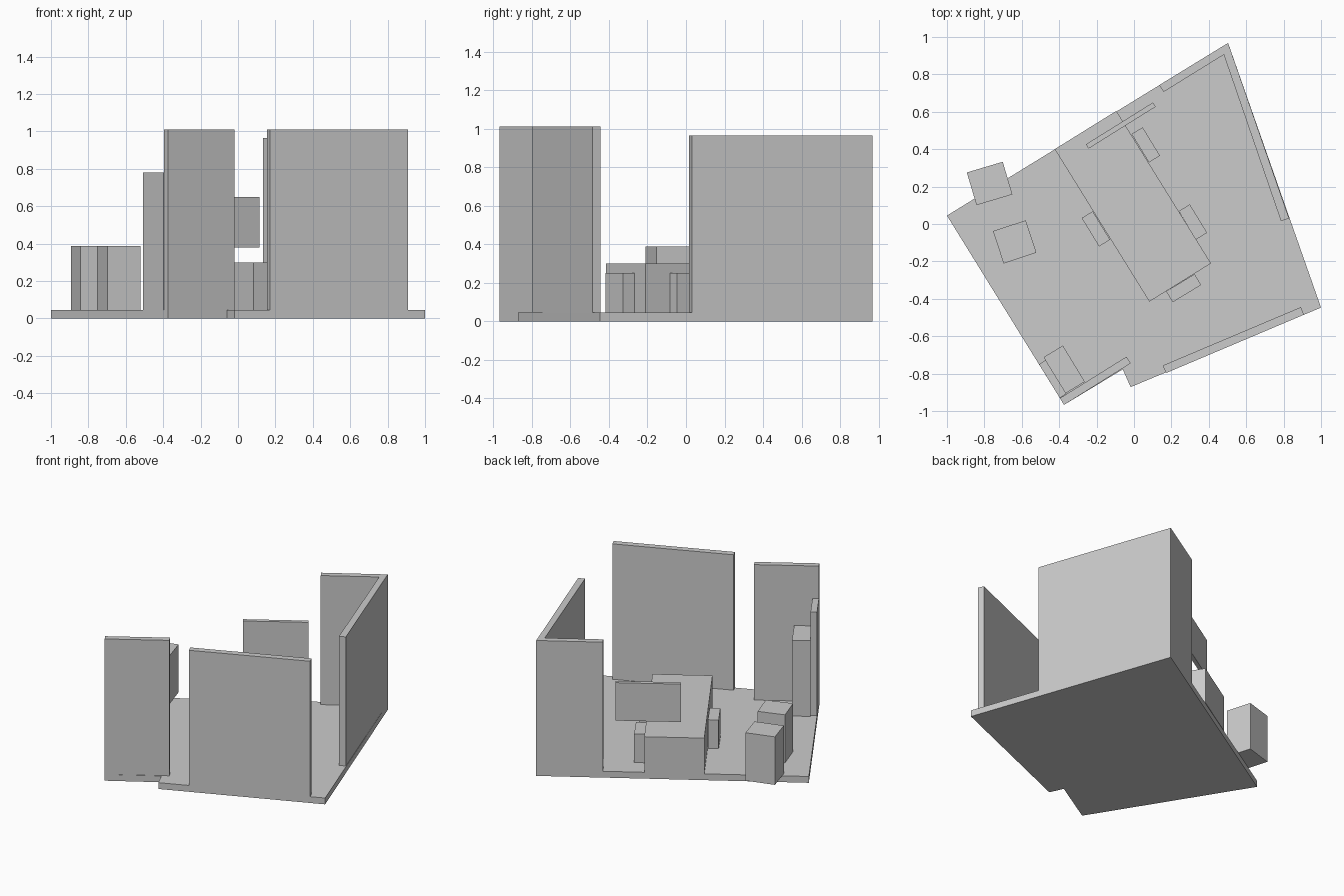
import bpy, bmesh
from mathutils import Vector

if "Cube" in bpy.data.objects:
    bpy.data.objects.remove(bpy.data.objects["Cube"])

FLOOR_TOP = 0.045
WALL_TOP = 1.01


def prism(name, outline, z0, z1):
    """Extrude a flat outline from z0 to z1."""
    bm = bmesh.new()
    face = bm.faces.new([bm.verts.new((x, y, z0)) for x, y in outline])
    ext = bmesh.ops.extrude_face_region(bm, geom=[face])
    verts = [g for g in ext["geom"] if isinstance(g, bmesh.types.BMVert)]
    bmesh.ops.translate(bm, vec=(0, 0, z1 - z0), verts=verts)
    bmesh.ops.recalc_face_normals(bm, faces=bm.faces)
    mesh = bpy.data.meshes.new(name)
    bm.to_mesh(mesh)
    bm.free()
    obj = bpy.data.objects.new(name, mesh)
    bpy.context.collection.objects.link(obj)
    return obj


def block(name, a, b, depth, z1, z0=FLOOR_TOP):
    """Box standing on the edge a-b, growing to the left of that edge."""
    a, b = Vector(a), Vector(b)
    d = (b - a).normalized()
    n = Vector((-d.y, d.x)) * depth
    return prism(name, [a, b, b + n, a + n], z0, z1)


# Floor slab with a small step in the front edge
prism("floor", [(-1, 0.045), (-0.374, -0.967), (-0.06, -0.777),
                (-0.018, -0.872), (1, -0.447), (0.503, 0.968)], 0, FLOOR_TOP)

# Walls
block("front_left_wall", (-0.374, -0.967), (-0.018, -0.745), 0.042, WALL_TOP)
block("front_right_wall", (0.171, -0.797), (0.909, -0.485), 0.044, WALL_TOP)
prism("corner_wall", [(0.829, 0.03), (0.503, 0.968), (0.134, 0.742),
                      (0.158, 0.706), (0.48, 0.905), (0.786, 0.015)],
      0, WALL_TOP - FLOOR_TOP)
block("low_side_wall", (-0.508, -0.75), (-0.397, -0.93), 0.042, 0.78)

# Cabinet in the front corner
block("cabinet", (-0.365, -0.905), (-0.263, -0.843), 0.226, 0.585)

# Table and the seats pushed against it
block("table", (-0.424, 0.4), (0.082, -0.415), 0.388, 0.30)
seats = [((0.08, 0.329), (0.139, 0.365)), ((0.332, -0.083), (0.391, -0.047)),
         ((-0.187, -0.12), (-0.128, -0.084))]
for i, (a, b) in enumerate(seats):
    block(f"side_seat_{i + 1}", a, b, 0.178, 0.25)
block("end_seat", (0.207, -0.418), (0.359, -0.326), 0.068, 0.25)

# Hanging screen over the table end
block("screen", (-0.243, 0.403), (0.116, 0.627), 0.027, 0.65, 0.38)

# Two loose cubes
for i, (a, b) in enumerate([((-0.842, 0.101), (-0.65, 0.158)),
                            ((-0.697, -0.211), (-0.522, -0.153))]):
    block(f"stool_{i + 1}", a, b, 0.182, 0.387)
